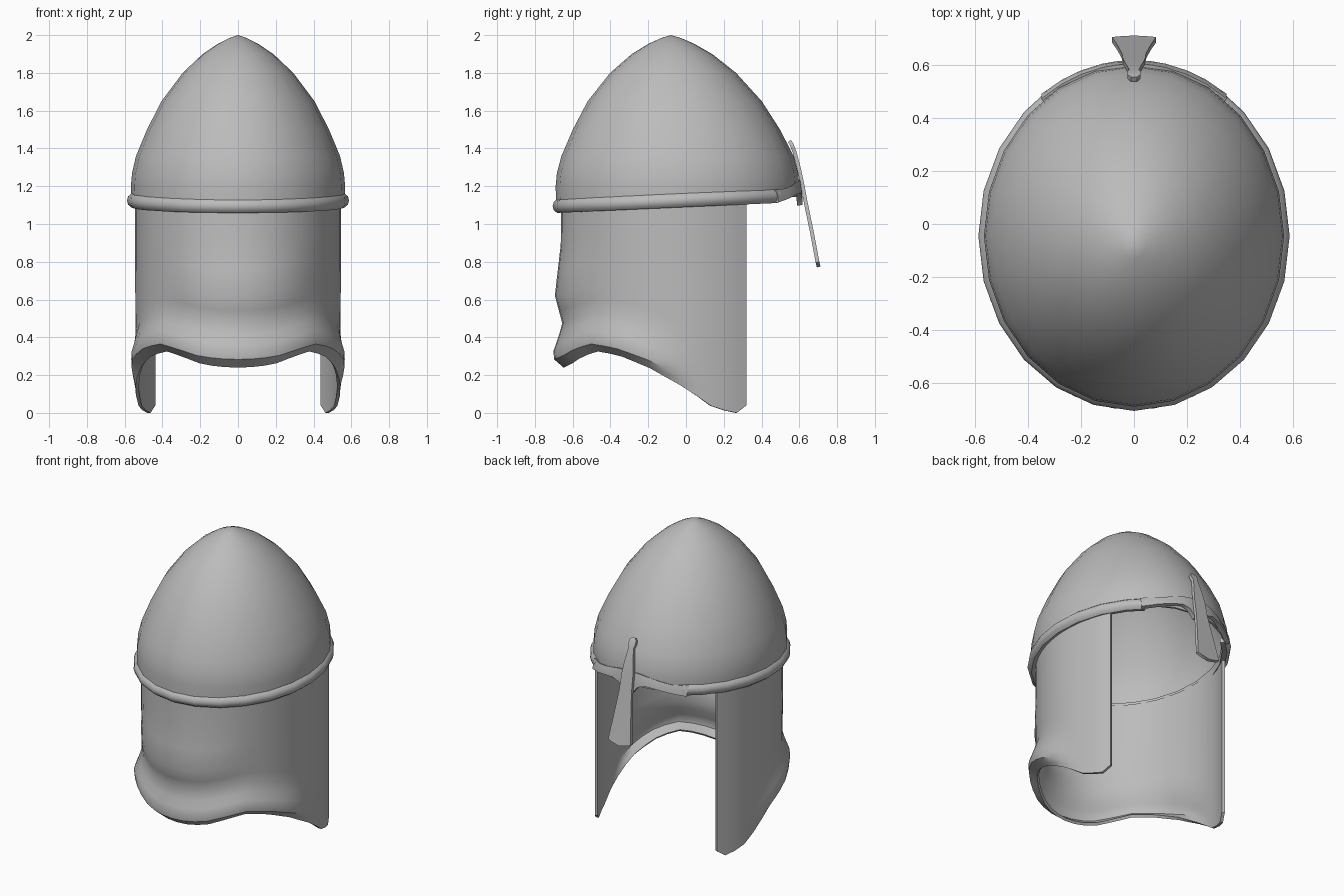
import bpy, bmesh, math

if "Cube" in bpy.data.objects:
    bpy.data.objects.remove(bpy.data.objects["Cube"])

steel = bpy.data.materials.new("steel grey")
steel.diffuse_color = (0.5, 0.5, 0.5, 1)
steel.use_nodes = True
steel.node_tree.nodes["Principled BSDF"].inputs["Base Color"].default_value = steel.diffuse_color


def lerp(table, x):
    """Piecewise linear lookup in a list of (x, value) pairs."""
    if x <= table[0][0]:
        return table[0][1]
    for (x0, v0), (x1, v1) in zip(table, table[1:]):
        if x <= x1:
            return v0 + (v1 - v0) * (x - x0) / (x1 - x0)
    return table[-1][1]


def sheet(name, rows, closed=False, thick=0.0, caps=False, wrap_rows=False, angle=40):
    """Skin a grid of points (rows run downward, columns anticlockwise)."""
    bm = bmesh.new()
    grid = [[bm.verts.new(p) for p in row] for row in rows]
    n, m = len(grid), len(grid[0])
    for i in range(n if wrap_rows else n - 1):
        for j in range(m if closed else m - 1):
            a, b, k = grid[i], grid[(i + 1) % n], (j + 1) % m
            bm.faces.new((b[j], b[k], a[k], a[j]))
    if caps:
        bm.faces.new([r[0] for r in grid])
        bm.faces.new([r[-1] for r in reversed(grid)])
    bmesh.ops.remove_doubles(bm, verts=bm.verts, dist=0.0005)
    if wrap_rows:
        bmesh.ops.recalc_face_normals(bm, faces=bm.faces)
    me = bpy.data.meshes.new(name)
    bm.to_mesh(me)
    bm.free()
    me.materials.append(steel)
    ob = bpy.data.objects.new(name, me)
    bpy.context.collection.objects.link(ob)
    bpy.ops.object.select_all(action='DESELECT')
    ob.select_set(True)
    bpy.context.view_layer.objects.active = ob
    if thick:
        mod = ob.modifiers.new("thickness", 'SOLIDIFY')
        mod.thickness = thick
        mod.offset = -1
        bpy.ops.object.modifier_apply(modifier=mod.name)
    bpy.ops.object.shade_smooth_by_angle(angle=math.radians(angle))
    return ob


def ring_point(deg, rx, ry, cy, z):
    """Point on an oval, angle measured from the back (-y)."""
    a = math.radians(deg)
    return (rx * math.sin(a), cy - ry * math.cos(a), z)


def rim_z(y):
    """Height of the tilted rim line."""
    return 1.095 + (y + 0.70) * 0.045


def mirrored(half):
    return [-a for a in reversed(half) if a] + half


# Pointed dome, slightly longer than wide, with a tilted lower edge
profile = [(2.0, 0), (1.985, 0.045), (1.955, 0.105), (1.9, 0.187), (1.8, 0.293),
           (1.65, 0.405), (1.5, 0.482), (1.36, 0.54), (1.27, 0.561), (1.2, 0.567)]
full = [15 * i for i in range(24)]
rows = []
for z, r in profile:
    cy = -0.045 - 0.035 * max(0, (z - 1.4) / 0.6)
    rows.append([ring_point(a, r, r * 1.138, cy, z) for a in full])
low = [ring_point(a, 0.563, 0.642, -0.045, 0) for a in full]
rows.append([(x, y, rim_z(y) - 0.01) for x, y, _ in low])
sheet("dome", rows, closed=True, thick=0.015)

# Rounded rim band, open at the face
section = [(-0.03, 0.03), (0.0, 0.037), (0.018, 0.022), (0.024, 0.0),
           (0.018, -0.022), (0.0, -0.037), (-0.03, -0.03)]
angles = mirrored([15 * i for i in range(10)] + [146])
rows = []
for dr, dz in section:
    row = []
    for a in angles:
        x, y, _ = ring_point(a, 0.564 + dr, 0.637 + dr, -0.045, 0)
        row.append((x, y, rim_z(y) + dz))
    rows.append(row)
sheet("rim_band", rows, caps=True, wrap_rows=True, angle=50)

# Hanging neck and cheek guard: flared at the back, long at the cheeks
hem = [(-0.66, 0.24), (-0.616, 0.26), (-0.556, 0.3), (-0.47, 0.327), (-0.35, 0.3),
       (-0.2, 0.24), (0.0, 0.13), (0.15, 0.025), (0.27, 0.0), (0.32, 0.04)]
flare = [(0, 0), (0.73, -0.005), (0.8, 0.012), (0.9, 0.042), (0.95, 0.038), (1, -0.012)]
bulge = [(0, 0), (0.25, 0.005), (0.56, 0.038), (0.73, 0)]
angles = mirrored([7.5 * i for i in range(15)] + [112, 118.4, 123.7])
rows = []
for u in (0, 0.25, 0.4, 0.56, 0.65, 0.73, 0.8, 0.86, 0.9, 0.95, 0.98, 1):
    row = []
    for a in angles:
        y = ring_point(a, 0.545, 0.63, -0.03, 0)[1]
        back_weight = lerp([(-0.22, 1), (0.05, 0)], y)
        centre_weight = lerp([(-0.66, 1), (-0.45, 0)], y)
        d = lerp(flare, u) * back_weight + lerp(bulge, u) * centre_weight
        top = rim_z(y) + 0.01
        row.append(ring_point(a, 0.545 + d, 0.63 + d, -0.03,
                              top + (lerp(hem, y) - top) * u))
    rows.append(row)
sheet("neck_guard", rows, thick=0.018)

# Arched brow plate joining the rim ends across the face
brow = [(0.35, 1.115, 1.182), (0.27, 1.135, 1.188), (0.2, 1.152, 1.205),
        (0.12, 1.165, 1.225), (0.07, 1.15, 1.235), (0.03, 1.10, 1.235)]
cols = brow + [(-x, a, b) for x, a, b in reversed(brow)]


def brow_y(x, grow):
    return -0.045 + (0.65 + grow) * math.sqrt(1 - (x / (0.58 + grow)) ** 2)


rows = [[(x, brow_y(x, 0), b) for x, a, b in cols],
        [(x, brow_y(x, 0.01), (a + b) / 2) for x, a, b in cols],
        [(x, brow_y(x, 0.014), a) for x, a, b in cols]]
sheet("brow_plate", rows, thick=0.03)

# Nose guard with a small knob on top, widening downward
nose = [(1.445, 0.555, 0.012), (1.43, 0.566, 0.025), (1.405, 0.576, 0.025),
        (1.385, 0.584, 0.018), (1.3, 0.607, 0.032), (1.22, 0.624, 0.042),
        (1.12, 0.643, 0.045), (0.95, 0.678, 0.064), (0.80, 0.706, 0.084)]
rows = [[(w, y, z), (0, y, z), (-w, y, z)] for z, y, w in nose]
rows.append([(0.055, 0.709, 0.788), (0, 0.712, 0.775), (-0.055, 0.709, 0.788)])
sheet("nose_guard", rows, thick=0.02)
